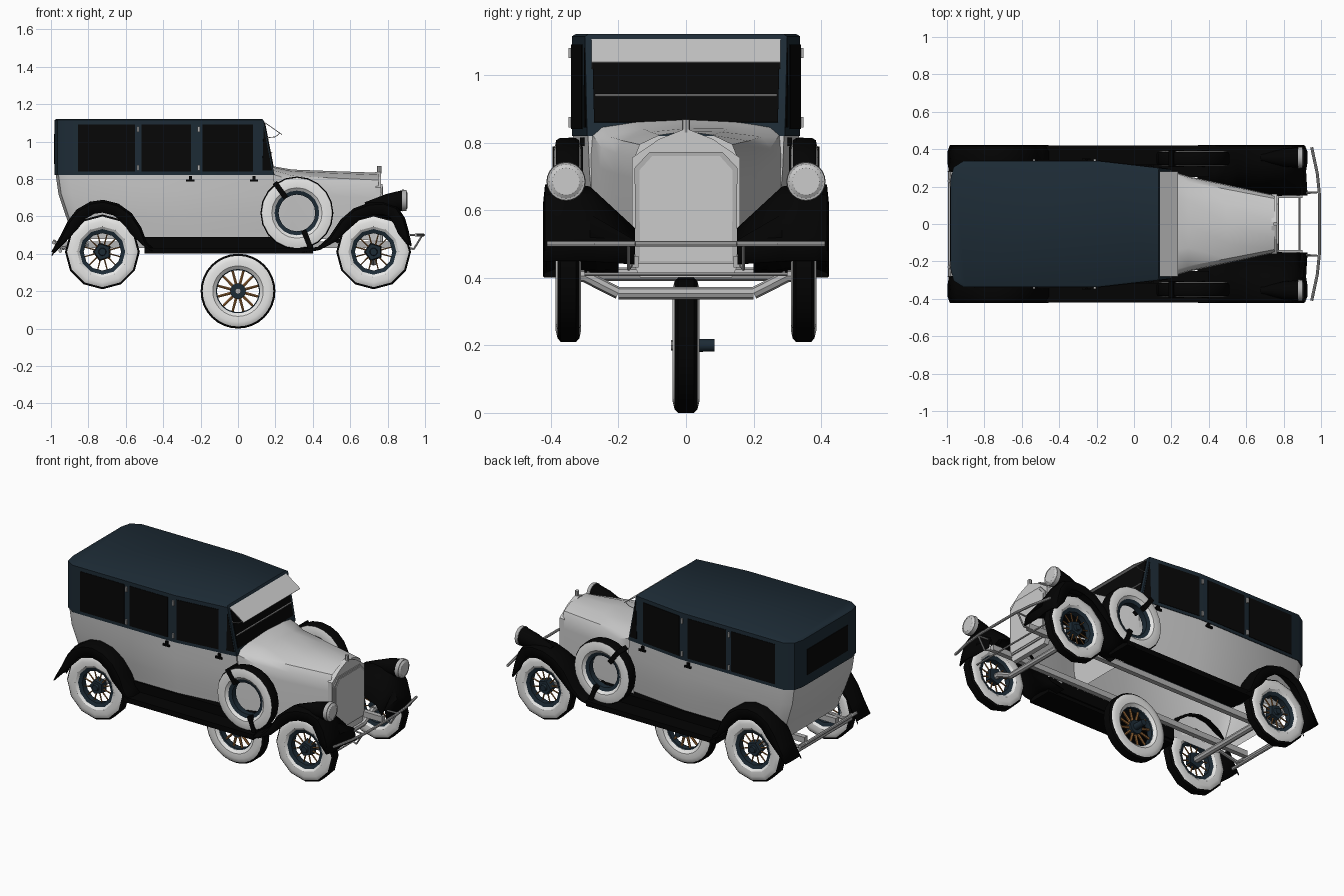
import bpy, bmesh
from math import sin, cos, pi
from mathutils import Vector

if "Cube" in bpy.data.objects:
    bpy.data.objects.remove(bpy.data.objects["Cube"])


def colour(name, r, g, b):
    m = bpy.data.materials.new(name)
    m.use_nodes = True
    m.diffuse_color = (r, g, b, 1)
    m.node_tree.nodes["Principled BSDF"].inputs["Base Color"].default_value = (r, g, b, 1)
    return m


GREY = colour("pale grey paint", .6, .6, .6)
METAL = colour("nickel metal", .45, .45, .45)
WHITE = colour("white sidewall", .85, .85, .84)
BLUE = colour("dark blue", .012, .024, .036)
BLACK = colour("black enamel", .001, .001, .001)
GLASS = colour("dark glass", .002, .002, .002)
WOOD = colour("brown wood", .32, .14, .04)


def finish(name, bm, *mats, mirror=False, solid=0, smooth=True):
    bmesh.ops.recalc_face_normals(bm, faces=bm.faces)
    me = bpy.data.meshes.new(name)
    bm.to_mesh(me)
    bm.free()
    ob = bpy.data.objects.new(name, me)
    bpy.context.collection.objects.link(ob)
    for m in mats:
        me.materials.append(m)
    if smooth:
        bpy.ops.object.select_all(action='DESELECT')
        ob.select_set(True)
        bpy.context.view_layer.objects.active = ob
        bpy.ops.object.shade_smooth_by_angle(angle=.6)
    if solid:
        s = ob.modifiers.new("thickness", 'SOLIDIFY')
        s.thickness, s.offset = solid, 0
    if mirror:
        ob.modifiers.new("mirror", 'MIRROR').use_axis = (False, True, False)


def loft(bm, rings, wrap=True, loop=False, caps=True):
    vs = [[bm.verts.new(p) for p in r] for r in rings]
    n = len(vs[0])
    for a, b in zip(vs, vs[1:] + (vs[:1] if loop else [])):
        for i in range(n if wrap else n - 1):
            j = (i + 1) % n
            bm.faces.new((a[i], a[j], b[j], b[i]))
    if caps and not loop:
        bm.faces.new(vs[0])
        bm.faces.new(vs[-1])
    return bm


def box(bm, x0, x1, y0, y1, z0, z1):
    return loft(bm, [[(x, y0, z0), (x, y1, z0), (x, y1, z1), (x, y0, z1)] for x in (x0, x1)])


def cone(bm, a, b, r0, r1, seg=16):
    a, b = Vector(a), Vector(b)
    q = (b - a).to_track_quat('Z', 'Y')
    rings = [[c + q @ Vector((r * cos(2 * pi * i / seg), r * sin(2 * pi * i / seg), 0))
              for i in range(seg)] for c, r in ((a, r0), (b, r1))]
    return loft(bm, rings)


def plate(name, pts, mat, thick=.006, mirror=False):
    bm = bmesh.new()
    bm.faces.new([bm.verts.new(p) for p in pts])
    finish(name, bm, mat, solid=thick, mirror=mirror, smooth=False)


def rod(name, pts, r, mat, mirror=False):
    bm = bmesh.new()
    for a, b in zip(pts, pts[1:]):
        cone(bm, a, b, r, r, 8)
    finish(name, bm, mat, mirror=mirror)


def side_y(x):
    return .335 - max(0, x + .2) * .115


# Cabin: plan rings stacked in height, the lower body open underneath
def plan(z, rear, front, grow=0):
    half = [(rear, .24 + grow), (rear + .015, .3 + grow), (rear + .07, .335 + grow),
            (-.2, .335 + grow), (front, side_y(front) + grow)]
    return [(x, y, z) for x, y in half] + [(x, -y, z) for x, y in reversed(half)]


finish("lower_body", loft(bmesh.new(), [plan(.48, -.88, .2, -.03), plan(.52, -.89, .2, -.025),
       plan(.6, -.92, .2, -.012), plan(.72, -.96, .2, -.003), plan(.825, -.975, .19)], caps=False), GREY)
finish("cabin_top", loft(bmesh.new(), [plan(.82, -.98, .195, .003), plan(1.114, -.98, .137, .003),
       plan(1.121, -.972, .13, -.008)]), BLUE)

# Side windows, front quarter lights, rear window and windscreen
for i, (a, b) in enumerate([(-.855, -.55), (-.515, -.25), (-.19, .08)]):
    plate(f"side_window_{i + 1}", [(x, side_y(x) + .003, z) for x, z in
          ((a, .84), (b, .84), (b, 1.09), (a, 1.09))], GLASS, mirror=True)
plate("quarter_light", [(x, side_y(x) + .003, z) for x, z in ((.13, .845), (.182, .845), (.137, 1.08))],
      GLASS, mirror=True)
plate("rear_window", [(-.981, y, z) for y, z in ((-.2, .88), (.2, .88), (.2, 1.04), (-.2, 1.04))], GLASS)
plate("windscreen", [(.189, -.272, .86), (.189, .272, .86), (.142, .278, 1.1), (.142, -.278, 1.1)], GLASS)
rod("windscreen_bar", [(.18, -.27, .94), (.18, .27, .94)], .004, METAL)
plate("sun_visor", [(.135, -.28, 1.107), (.135, .28, 1.107), (.235, .28, 1.037), (.235, -.28, 1.037)], GREY, .004)
rod("visor_stay", [(.155, .278, 1.02), (.2, .278, 1.025), (.225, .278, 1.045)], .002, METAL, True)

# Cowl and bonnet: arched sections along the length, open underneath
def arch(x, w, zs, zt, zb):
    d = zt - zs
    half = [(w, zb), (w, zs - .06), (w * .98, zs), (w * .88, zs + d * .5), (w * .5, zs + d * .86)]
    return [(x, y, z) for y, z in half] + [(x, 0, zt)] + [(x, -y, z) for y, z in reversed(half)]


finish("bonnet", loft(bmesh.new(), [arch(.16, .287, .83, .873, .48), arch(.22, .277, .815, .862, .48),
       arch(.29, .255, .785, .85, .48), arch(.5, .21, .768, .842, .48), arch(.75, .155, .755, .833, .47)],
       wrap=False, caps=False), GREY)


def radiator(name, x0, x1, half, mat):
    outline = half + [(-y, z) for y, z in reversed(half)]
    finish(name, loft(bmesh.new(), [[(x, y, z) for y, z in outline] for x in (x0, x1)]), mat, smooth=False)


radiator("radiator_shell", .735, .765, [(.135, .4), (.16, .45), (.16, .755), (.08, .81), (.01, .838)], GREY)
radiator("radiator_frame", .765, .772, [(.15, .44), (.152, .725), (.108, .772)], METAL)
radiator("radiator_core", .772, .776, [(.136, .45), (.138, .718), (.1, .76)], GREY)
rod("radiator_cap", [(.755, 0, .83), (.755, 0, .868)], .012, METAL)

# Mudguards: sheet sections swept along a side path
def mudguard(name, path, inner):
    rings = []
    for i, (x, z) in enumerate(path):
        a, b = path[max(i - 1, 0)], path[min(i + 1, len(path) - 1)]
        t = Vector((b[0] - a[0], 0, b[1] - a[1])).normalized()
        n = Vector((-t.z, 0, t.x))
        p = Vector((x, 0, z))
        yi, drop = inner(x)
        skirt = min(.065, max(.015, (z - .41) * .5))
        rings.append([p + Vector((0, yi, -drop)), p - n * .008 + Vector((0, .285, 0)),
                      p + Vector((0, .33, 0)), p + Vector((0, .385, 0)),
                      p - n * .012 + Vector((0, .415, 0)), p - n * skirt + Vector((0, .42, 0))])
    finish(name, loft(bmesh.new(), rings, wrap=False, caps=False), BLACK, solid=.006, mirror=True)


mudguard("rear_mudguard", [(-.995, .41), (-.95, .49), (-.91, .57), (-.86, .635), (-.79, .675), (-.72, .685),
         (-.64, .665), (-.57, .615), (-.52, .54), (-.49, .46), (-.45, .425)], lambda x: (.28, .02))
mudguard("front_mudguard", [(.34, .42), (.43, .435), (.49, .49), (.55, .58), (.62, .64), (.7, .67), (.78, .675),
         (.85, .65), (.89, .59), (.91, .52), (.925, .45)],
         lambda x: (.2 if x < .5 else .153, .13 if .5 < x < .9 else .01))
bm = box(bmesh.new(), -.5, .4, .26, .42, .4, .432)
box(bm, -.5, .4, .25, .318, .42, .49)
finish("running_board", bm, BLACK, mirror=True, smooth=False)

# Headlamps growing out of the front mudguards
bm = cone(bmesh.new(), (.68, .355, .655), (.8, .355, .672), .02, .048)
cone(bm, (.8, .355, .672), (.885, .355, .685), .048, .055)
finish("lamp_pod", bm, BLACK, mirror=True)
finish("lamp_rim", cone(bmesh.new(), (.878, .355, .685), (.9, .355, .685), .058, .056, 24), METAL, mirror=True)
finish("lamp_lens", cone(bmesh.new(), (.9, .355, .685), (.907, .355, .685), .05, .04, 24), GREY, mirror=True)

# Wheels
def lathe(x, y, z, profile, seg):
    return loft(bmesh.new(), [[(x + r * cos(a), y + h, z + r * sin(a)) for r, h in profile]
                for a in (2 * pi * i / seg for i in range(seg))], loop=True)


def tyre(name, x, y, z, R, seg, half, rim, mirror=True):
    side = [(.118, .6), (.135, .95), (.165, 1), (.189, .85), (R, .6)]
    bm = lathe(x, y, z, [(r, half * k) for r, k in side] + [(r, -half * k) for r, k in reversed(side)], seg)
    axis = Vector((x, 0, z))
    for f in bm.faces:
        f.material_index = int(min((Vector((v.co.x, 0, v.co.z)) - axis).length for v in f.verts) > .183)
    finish(name + "_tyre", bm, WHITE, BLACK, mirror=mirror)
    band = [(rim, -.018), (.122, -.026), (.122, .026), (rim, .018)]
    finish(name + "_rim", lathe(x, y, z, band, seg), BLUE, mirror=mirror)


def spokes(name, x, y, z, r0, r1, length, mirror=True):
    bm = bmesh.new()
    c = Vector((x, y, z))
    for i in range(12):
        a = 2 * pi * (i + .5) / 12
        d = Vector((cos(a), 0, sin(a)))
        cone(bm, c + d * .02, c + d * length, r0, r1, 6)
    finish(name + "_spokes", bm, WOOD, mirror=mirror)


for name, x in (("front_wheel", .725), ("rear_wheel", -.725)):
    tyre(name, x, .348, .41, .2, 12, .038, .1)
    spokes(name, x, .348, .41, .005, .0035, .105)
    bm = cone(bmesh.new(), (x, .325, .41), (x, .37, .41), .052, .045, 5)
    cone(bm, (x, .368, .41), (x, .383, .41), .022, .018)
    finish(name + "_hub", bm, BLUE, mirror=True)
tyre("side_spare", .315, .35, .618, .195, 20, .04, .098)

# Loose wheel standing beneath the car
tyre("loose_wheel", 0, 0, .2, .2, 32, .04, .112, mirror=False)
spokes("loose_wheel", 0, 0, .2, .009, .007, .115, mirror=False)
bm = cone(bmesh.new(), (0, -.02, .2), (0, .02, .2), .042, .042)
cone(bm, (0, .02, .2), (0, .085, .2), .02, .018)
finish("loose_wheel_hub", bm, BLUE)
rod("loose_wheel_cap", [(0, -.045, .2), (0, 0, .2)], .016, METAL)

# Straps that hold the side spares
for name, ang in (("upper_strap", 2.2), ("lower_strap", -1.2)):
    d, t = Vector((cos(ang), 0, sin(ang))), Vector((-sin(ang), 0, cos(ang))) * .014
    c = Vector((.315, .35, .618))
    rings = [[c + d * r + t * s + Vector((0, h, 0)) for s, h in ((-1, -.045), (1, -.045), (1, .045), (-1, .045))]
             for r in (.1, .201)]
    finish(name, loft(bmesh.new(), rings), BLACK, mirror=True, smooth=False)

# Chassis, axles and bumpers
finish("frame_rail", box(bmesh.new(), -.94, .9, .14, .17, .43, .465), METAL, mirror=True, smooth=False)
rod("front_axle", [(.725, y, z) for y, z in ((-.34, .405), (-.3, .405), (-.2, .354), (.2, .354), (.3, .405), (.34, .405))],
    .018, METAL)
rod("rear_axle", [(-.725, -.34, .41), (-.725, .34, .41)], .02, METAL)
rod("front_cross_bar", [(.885, -.3, .41), (.885, .3, .41)], .005, METAL)
rod("front_bumper", [(x, y, .5) for x, y in ((.95, -.41), (.98, -.27), (.992, -.15), (.992, .15), (.98, .27), (.95, .41))],
    .008, METAL)
rod("front_bumper_bracket", [(.88, .16, .44), (.94, .17, .425), (.986, .17, .5), (.92, .165, .5)], .005, METAL, True)
rod("rear_bumper", [(-.985, -.28, .46), (-.985, .28, .46)], .01, METAL)
rod("rear_lower_bar", [(-.95, -.28, .415), (-.95, .28, .415)], .01, METAL)
rod("rear_bracket", [(-.8, .22, .45), (-.94, .23, .43), (-.99, .23, .47)], .01, METAL, True)

# Door hinges and handles
bm = bmesh.new()
for x in (-.535, -.21):
    for z in (.86, 1.065):
        box(bm, x - .006, x + .006, side_y(x) - .01, side_y(x) + .012, z - .015, z + .015)
finish("door_hinges", bm, METAL, mirror=True, smooth=False)
bm = bmesh.new()
for x in (-.255, .085):
    box(bm, x - .022, x + .022, side_y(x) + .006, side_y(x) + .016, .785, .797)
    box(bm, x - .008, x + .008, side_y(x) - .01, side_y(x) + .012, .79, .815)
finish("door_handles", bm, BLACK, mirror=True, smooth=False)
